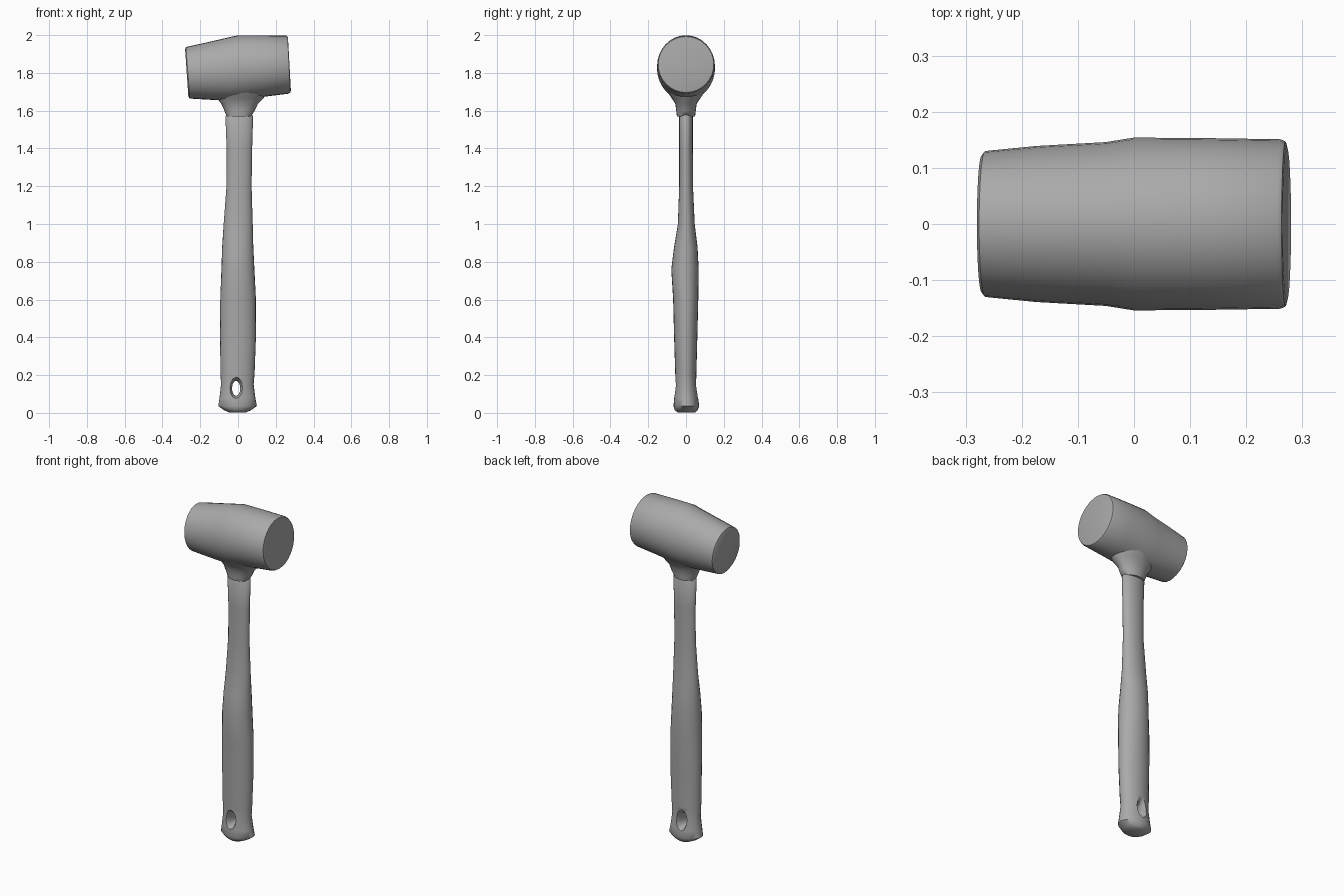
import bpy, bmesh, math
from mathutils import Vector

old = bpy.data.objects.get("Cube")
if old:
    bpy.data.objects.remove(old, do_unlink=True)

grey = bpy.data.materials.new("mid grey")
grey.use_nodes = True
color = (0.4, 0.4, 0.4, 1)
grey.diffuse_color = color
grey.node_tree.nodes["Principled BSDF"].inputs["Base Color"].default_value = color


def loft(name, rings, sides=24):
    """Skin elliptical rings given as (centre, first radius vector, second radius vector)."""
    bm = bmesh.new()
    loops = []
    for c, u, v in rings:
        c, u, v = Vector(c), Vector(u), Vector(v)
        angles = [2 * math.pi * i / sides for i in range(sides)]
        loops.append([bm.verts.new(c + u * math.cos(a) + v * math.sin(a)) for a in angles])
    for a, b in zip(loops, loops[1:]):
        for i in range(sides):
            j = (i + 1) % sides
            bm.faces.new((a[i], a[j], b[j], b[i]))
    bm.faces.new(loops[0][::-1])
    bm.faces.new(loops[-1])
    bmesh.ops.recalc_face_normals(bm, faces=bm.faces)
    mesh = bpy.data.meshes.new(name)
    bm.to_mesh(mesh)
    bm.free()
    mesh.materials.append(grey)
    obj = bpy.data.objects.new(name, mesh)
    bpy.context.collection.objects.link(obj)
    return obj


def upright(sections):
    """Horizontal rings from (z, left x, right x, front y, back y)."""
    return [(((l + r) / 2, (f + b) / 2, z), ((r - l) / 2, 0, 0), (0, (b - f) / 2, 0))
            for z, l, r, f, b in sections]


def smooth(obj, angle=40):
    bpy.ops.object.select_all(action='DESELECT')
    obj.select_set(True)
    bpy.context.view_layer.objects.active = obj
    bpy.ops.object.shade_smooth_by_angle(angle=math.radians(angle))


# Head: tilted rings from (top x, top z, bottom x, bottom z, half width)
head_sections = [
    (-0.28, 1.925, -0.263, 1.675, 0.122),
    (-0.276, 1.937, -0.255, 1.664, 0.13),
    (-0.18, 1.958, -0.17, 1.659, 0.139),
    (-0.05, 1.988, -0.05, 1.652, 0.146),
    (0.0, 1.999, 0.0, 1.655, 0.154),
    (0.13, 1.999, 0.14, 1.674, 0.153),
    (0.255, 1.997, 0.268, 1.69, 0.151),
    (0.263, 1.992, 0.277, 1.696, 0.147),
    (0.265, 1.98, 0.28, 1.707, 0.137),
]
head = loft("mallet_head", [
    (((xt + xb) / 2, 0, (zt + zb) / 2), (0, w, 0), ((xt - xb) / 2, 0, (zt - zb) / 2))
    for xt, zt, xb, zb, w in head_sections], 32)
smooth(head)

# Flared collar under the head
collar = loft("head_collar", upright([
    (1.57, -0.06, 0.07, -0.048, 0.048),
    (1.6, -0.072, 0.088, -0.052, 0.052),
    (1.635, -0.088, 0.105, -0.056, 0.056),
    (1.665, -0.11, 0.135, -0.075, 0.075),
    (1.71, -0.13, 0.16, -0.105, 0.105),
]))
smooth(collar, 60)

# Swelling handle with a flared butt
handle = loft("handle", upright([
    (0.003, -0.05, 0.045, -0.045, 0.05),
    (0.015, -0.075, 0.07, -0.06, 0.062),
    (0.036, -0.104, 0.1, -0.066, 0.07),
    (0.08, -0.098, 0.092, -0.063, 0.064),
    (0.15, -0.09, 0.083, -0.056, 0.056),
    (0.21, -0.093, 0.088, -0.057, 0.055),
    (0.4, -0.095, 0.095, -0.063, 0.06),
    (0.6, -0.094, 0.095, -0.068, 0.065),
    (0.76, -0.088, 0.087, -0.078, 0.067),
    (0.88, -0.084, 0.081, -0.063, 0.061),
    (1.0, -0.076, 0.078, -0.043, 0.046),
    (1.2, -0.061, 0.072, -0.036, 0.037),
    (1.4, -0.06, 0.075, -0.036, 0.036),
    (1.57, -0.067, 0.08, -0.036, 0.036),
    (1.578, -0.06, 0.074, -0.032, 0.032),
]))

# Hanging hole, dished on both faces
cutter = loft("hole_cutter", [
    ((-0.01, y, 0.13 + lift), (w, 0, 0), (0, 0, h))
    for y, w, h, lift in [(-0.09, 0.052, 0.075, 0.01), (-0.03, 0.022, 0.04, 0),
                          (0.03, 0.022, 0.04, 0), (0.09, 0.052, 0.09, 0.02)]], 12)
cutter.hide_render = True
cut = handle.modifiers.new("hanging_hole", 'BOOLEAN')
cut.operation = 'DIFFERENCE'
cut.solver = 'EXACT'
cut.object = cutter
bpy.context.view_layer.objects.active = handle
bpy.ops.object.modifier_apply(modifier=cut.name)
bpy.data.objects.remove(cutter, do_unlink=True)
smooth(handle, 50)
